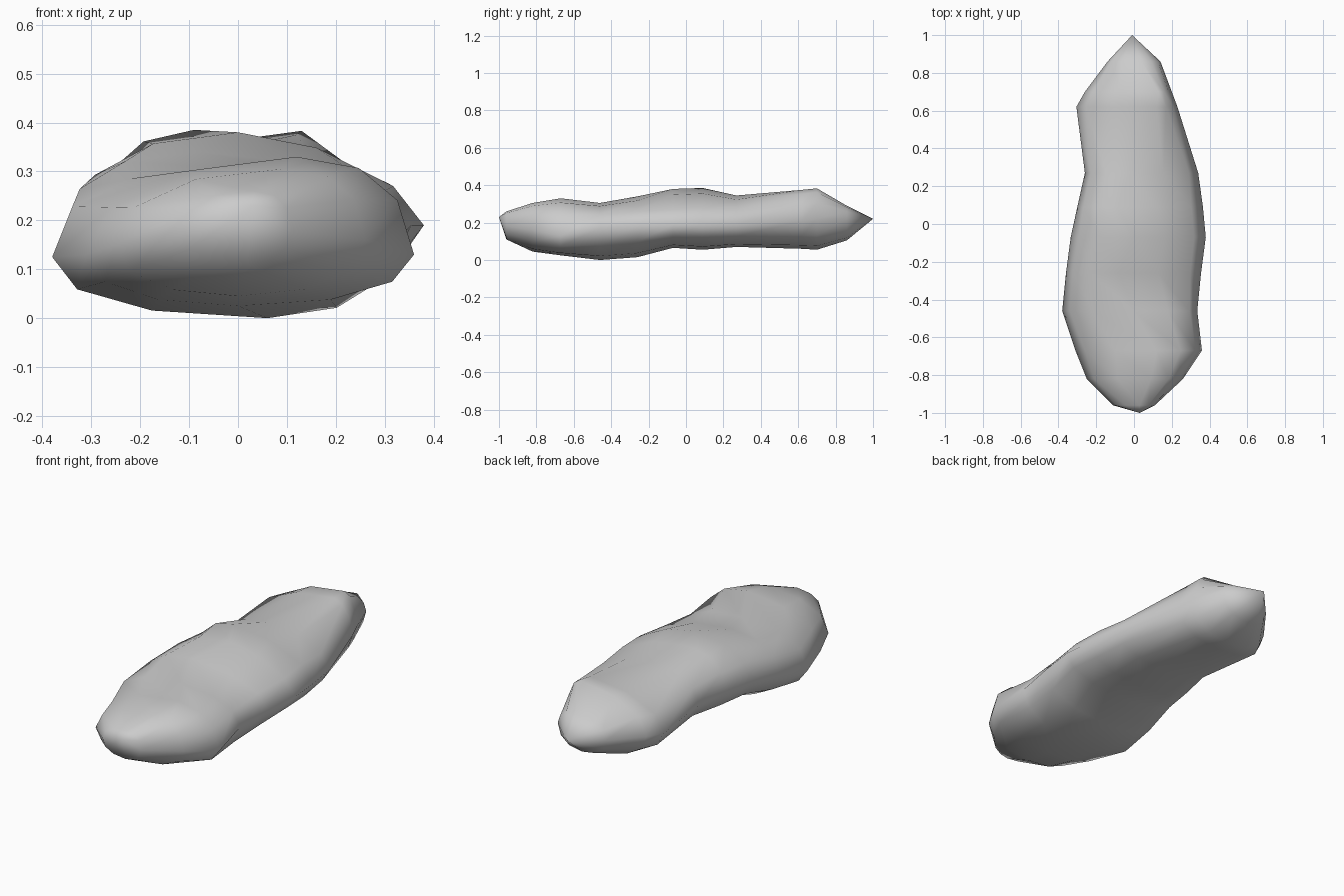
import bpy, bmesh
from math import cos, sin, pi

# Cross-sections: y, (left x,z), (right x,z), (top x,z), (bottom x,z),
# roundness of upper right and upper left shoulder (low = fuller)
SECTIONS = [
    (-0.96, (-0.11, 0.18), (0.11, 0.18), (0.03, 0.26), (0.02, 0.11), (0.8, 0.9)),
    (-0.82, (-0.25, 0.15), (0.26, 0.16), (0.09, 0.305), (0.00, 0.045), (0.8, 1.0)),
    (-0.67, (-0.31, 0.13), (0.36, 0.13), (0.12, 0.33), (0.00, 0.025), (0.85, 1.05)),
    (-0.46, (-0.38, 0.125), (0.335, 0.17), (0.0, 0.305), (0.06, 0.0), (0.9, 0.8)),
    (-0.26, (-0.36, 0.17), (0.355, 0.19), (-0.08, 0.34), (-0.05, 0.015), (1.1, 0.85)),
    (-0.07, (-0.335, 0.20), (0.38, 0.19), (0.00, 0.38), (0.02, 0.065), (1.25, 0.95)),
    (0.09, (-0.30, 0.20), (0.365, 0.19), (-0.09, 0.385), (0.02, 0.055), (1.15, 0.95)),
    (0.27, (-0.26, 0.19), (0.34, 0.19), (-0.02, 0.345), (0.03, 0.07), (1.05, 0.9)),
    (0.62, (-0.305, 0.19), (0.23, 0.21), (0.12, 0.375), (-0.02, 0.06), (0.95, 1.05)),
    (0.70, (-0.26, 0.19), (0.20, 0.22), (0.13, 0.383), (-0.02, 0.055), (0.95, 1.05)),
    (0.86, (-0.14, 0.20), (0.14, 0.22), (0.04, 0.29), (0.0, 0.105), (0.85, 0.9)),
]
SIDES = 12
LOWER = 0.92


def ring_points(y, left, right, top, bottom, shoulder):
    """Rounded closed section passing through its four extreme points."""
    pts = []
    for i in range(SIDES):
        a = 2 * pi * i / SIDES
        c, s = round(cos(a), 6), round(sin(a), 6)
        side = right if c >= 0 else left
        cap = top if s >= 0 else bottom
        p = LOWER if s < 0 else shoulder[0 if c >= 0 else 1]
        u, v = abs(c) ** p, abs(s) ** p
        pts.append((cap[0] * (1 - u) * v + side[0] * u,
                    y, side[1] + (cap[1] - side[1]) * v))
    return pts


bm = bmesh.new()
rings = [[bm.verts.new(p) for p in ring_points(*s)] for s in SECTIONS]

# Loft the stone body
for r0, r1 in zip(rings, rings[1:]):
    for i in range(SIDES):
        j = (i + 1) % SIDES
        bm.faces.new((r0[i], r0[j], r1[j], r1[i]))

# Close both ends at a point
for ring, tip in ((rings[0], (0.03, -1.0, 0.23)), (rings[-1], (-0.01, 1.0, 0.22))):
    t = bm.verts.new(tip)
    for i in range(SIDES):
        bm.faces.new((t, ring[i], ring[(i + 1) % SIDES]))

bmesh.ops.recalc_face_normals(bm, faces=bm.faces)
for f in bm.faces:
    f.smooth = True
mesh = bpy.data.meshes.new("flat_rock")
bm.to_mesh(mesh)
bm.free()
bpy.context.collection.objects.link(bpy.data.objects.new("flat_rock", mesh))
